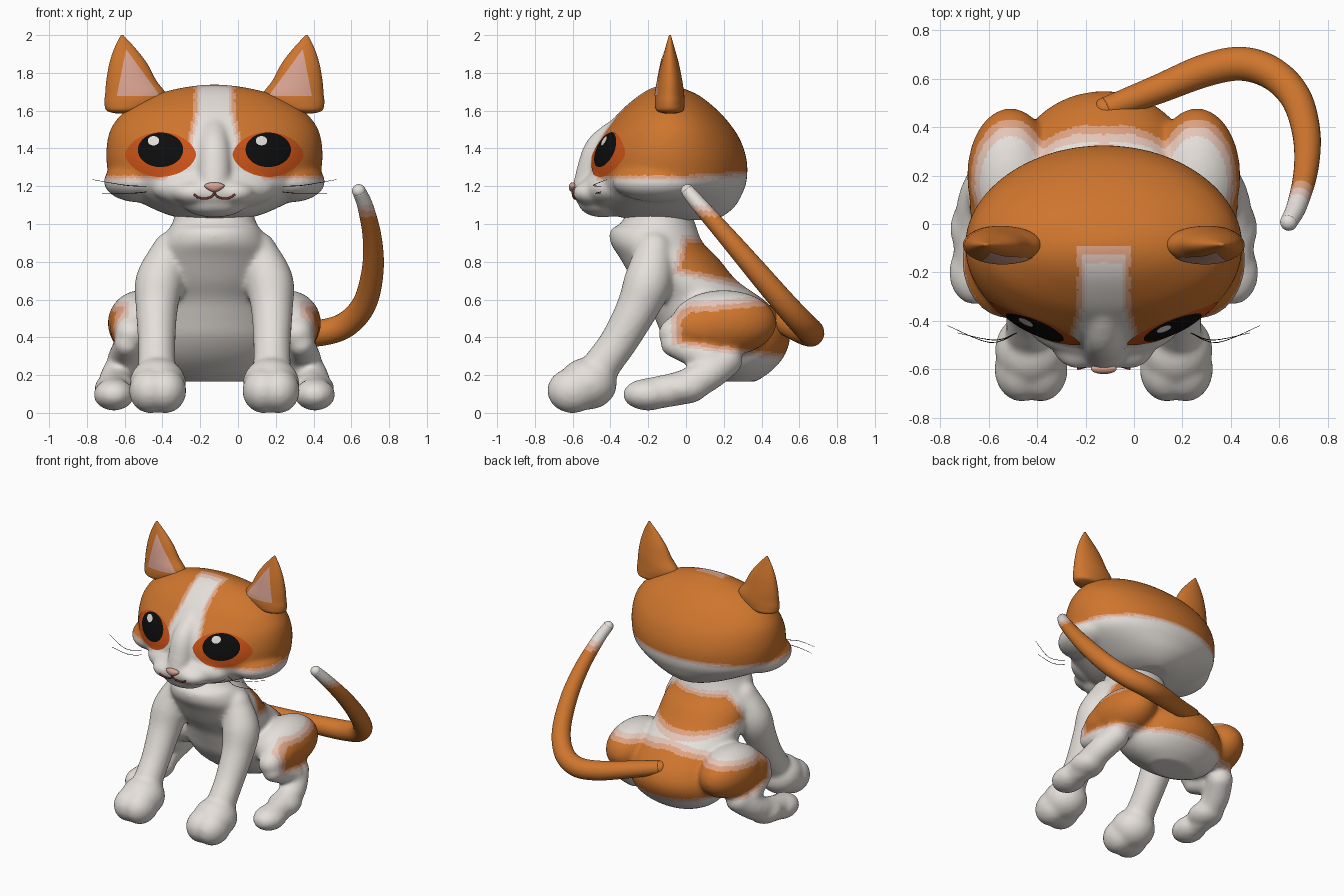
import bpy, bmesh, math
from mathutils import Vector, Matrix
from mathutils.bvhtree import BVHTree

if "Cube" in bpy.data.objects:
    bpy.data.objects.remove(bpy.data.objects["Cube"])

COLOURS = {
    "white_fur": (.78, .74, .70), "blush_fur": (.78, .56, .48), "salmon_fur": (.73, .36, .22),
    "orange_fur": (.62, .18, .027), "inner_ear_pink": (.68, .36, .28), "amber": (.60, .085, .008),
    "black": (.004, .004, .004), "mouth_red": (.25, .05, .04)}
MATS = {}
for key, rgb in COLOURS.items():
    m = MATS[key] = bpy.data.materials.new(key)
    m.use_nodes = True
    m.diffuse_color = (*rgb, 1)
    m.node_tree.nodes["Principled BSDF"].inputs["Base Color"].default_value = (*rgb, 1)
FUR = ["white_fur", "blush_fur", "salmon_fur", "orange_fur"]
PARTS = []


# ---- helpers ----
def spline(keys, n=6):
    """Catmull-Rom through tuples of any length."""
    out, last = [], len(keys) - 1
    for i in range(last):
        p = [keys[max(0, min(last, j))] for j in (i - 1, i, i + 1, i + 2)]
        for k in range(n):
            t = k / n
            out.append(tuple(.5 * (2*b + (c - a)*t + (2*a - 5*b + 4*c - d)*t*t + (3*b - a - 3*c + d)*t**3)
                             for a, b, c, d in zip(*p)))
    return out + [keys[-1]]


def loft(bm, rings):
    rows = [[bm.verts.new(p) for p in ring] for ring in rings]
    n = len(rows[0])
    for a, b in zip(rows, rows[1:]):
        for i in range(n):
            bm.faces.new((a[i], a[(i + 1) % n], b[(i + 1) % n], b[i]))
    bm.faces.new(rows[0][::-1])
    bm.faces.new(rows[-1])


def ball(bm, centre, radii):
    mat = Matrix.Translation(centre) @ Matrix.Diagonal((*radii, 1))
    return bmesh.ops.create_uvsphere(bm, u_segments=32, v_segments=20, radius=1, matrix=mat)["verts"]


def limb(bm, keys, n=6, sides=20):
    """Round tube through (x, y, z, radius) keys with rounded ends."""
    path = spline(keys, n)
    pts = [Vector(p[:3]) for p in path]
    old = (pts[1] - pts[0]).normalized()
    side = old.orthogonal().normalized()
    rings = []
    for i, p in enumerate(pts):
        tan = (pts[min(i + 1, len(pts) - 1)] - pts[max(i - 1, 0)]).normalized()
        side = old.rotation_difference(tan) @ side
        old, up = tan, tan.cross(side)
        rings.append([p + path[i][3] * (side * math.cos(a) + up * math.sin(a))
                      for a in (math.tau * k / sides for k in range(sides))])
    loft(bm, rings)
    if path[0][3] > .01:
        for p in (path[0], path[-1]):
            ball(bm, p[:3], [p[3]] * 3)


def stack(bm, keys, n=5, sides=48):
    """Oval cross-sections from (z, x centre, half width, front y, back y)."""
    loft(bm, [[(cx + hw * math.cos(a), (yf + yb) / 2 + (yb - yf) / 2 * math.sin(a), z)
               for a in (math.tau * k / sides for k in range(sides))]
              for z, cx, hw, yf, yb in spline(keys, n)])


def finish(bm, name, mats):
    bmesh.ops.recalc_face_normals(bm, faces=bm.faces[:])
    me = bpy.data.meshes.new(name)
    bm.to_mesh(me)
    bm.free()
    obj = bpy.data.objects.new(name, me)
    bpy.context.collection.objects.link(obj)
    for key in mats:
        me.materials.append(MATS[key])
    me.shade_smooth()
    PARTS.append(obj)
    return obj


def fuse(obj, voxel, smooth):
    """Merge overlapping volumes into one soft skin."""
    mod = obj.modifiers.new("skin", 'REMESH')
    mod.mode, mod.voxel_size = 'VOXEL', voxel
    mod = obj.modifiers.new("soften", 'SMOOTH')
    mod.factor, mod.iterations = .5, smooth
    dg = bpy.context.evaluated_depsgraph_get()
    me = bpy.data.meshes.new_from_object(obj.evaluated_get(dg))
    obj.modifiers.clear()
    obj.data = me
    me.materials.clear()
    for key in FUR:
        me.materials.append(MATS[key])
    me.shade_smooth()


def paint(obj, field, band):
    """White where the field is negative, then two blend bands, then orange."""
    for p in obj.data.polygons:
        p.material_index = max(0, min(3, math.floor(field(*p.center) / band) + 1))


def surface(obj):
    me = obj.data
    return BVHTree.FromPolygons([v.co for v in me.vertices], [p.vertices[:] for p in me.polygons])


def project(tree, x, z, lift):
    hit = tree.ray_cast(Vector((x, -3, z)), Vector((0, 1, 0)))
    if hit[0] is None:
        hit = tree.find_nearest(Vector((x, -.4, z)))
    nor = hit[1] if hit[1].y < 0 else -hit[1]
    return hit[0] + nor * lift


def decal(name, tree, cx, cz, outline, mat, lift, rings=10):
    """Thin plate laid on a surface, seen from the front."""
    bm = bmesh.new()
    loft(bm, [[project(tree, cx + (x - cx) * f, cz + (z - cz) * f, lift) for x, z in outline]
              for f in (max(.02, k / rings) for k in range(rings + 1))])
    bm.faces.ensure_lookup_table()
    bmesh.ops.delete(bm, geom=[bm.faces[-1]], context='FACES_ONLY')
    obj = finish(bm, name, [mat])
    if sum(p.normal.y * p.area for p in obj.data.polygons) > 0:
        obj.data.flip_normals()


def oval(cx, cz, a, b, power=1.0, n=48):
    out = []
    for k in range(n):
        s = math.sin(math.tau * k / n)
        out.append((cx + a * math.cos(math.tau * k / n), cz + b * math.copysign(abs(s) ** power, s)))
    return out


SIDES = ((1, "left"), (-1, "right"))

# ---- body: torso, front legs, haunches and hind feet ----
bm = bmesh.new()
stack(bm, [(1.08, 0, .2, -.3, .02), (1.0, 0, .225, -.35, .05), (.97, 0, .245, -.4, .06),
           (.9, 0, .28, -.4, .09), (.82, 0, .31, -.35, .17), (.7, 0, .32, -.28, .27),
           (.6, 0, .32, -.21, .41), (.5, 0, .35, -.165, .51), (.4, 0, .37, -.12, .55),
           (.3, 0, .35, -.04, .52), (.22, 0, .28, .06, .45), (.165, 0, .17, .15, .37)])
for s, _ in SIDES:
    limb(bm, [(s*.23, -.17, .86, .1), (s*.29, -.2, .7, .128), (s*.305, -.26, .55, .112),
              (s*.305, -.355, .38, .1), (s*.305, -.44, .26, .1), (s*.3, -.5, .16, .11)])
    ball(bm, (s*.3, -.52, .155), (.15, .155, .138))
    for dx in (-.04, .04):
        ball(bm, (s*.3 + dx, -.6, .118), (.112, .135, .12))
    ball(bm, (s*.385, .2, .475), (.18, .28, .175))
    limb(bm, [(s*.4, .2, .46, .16), (s*.43, .03, .45, .125), (s*.44, -.06, .42, .085)])
    limb(bm, [(s*.46, -.065, .365, .07), (s*.48, .12, .29, .085)])
    limb(bm, [(s*.46, .21, .28, .09), (s*.51, .11, .2, .09), (s*.53, -.02, .135, .09), (s*.535, -.2, .1, .085)])
    ball(bm, (s*.532, -.2, .097), (.108, .135, .085))
    ball(bm, (s*.525, -.02, .13), (.11, .14, .085))
body = finish(bm, "body", FUR)
fuse(body, .014, 13)


def body_field(x, y, z):
    front = y + .08
    top = .59 + .1 * max(0, y - .1) + .04 * max(0, 1 - abs(x) / .3) - z
    flank = min(front, top, (front + top) * .5 - .025, (z - .345 + .13 * y) * 1.6)
    hip = min(flank, max(abs(x) - .45, y - .18))
    saddle = min(z - .72 + .2 * y, .94 - z, y + .07 + .25 * (.75 - z)) * 1.4
    return max(hip, saddle)


paint(body, body_field, .028)

# ---- head with cheeks, muzzle and nose bridge ----
bm = bmesh.new()
stack(bm, [(1.02, 0, .13, -.26, .15), (1.05, 0, .25, -.4, .21), (1.1, 0, .365, -.46, .265),
           (1.165, 0, .49, -.49, .3), (1.22, 0, .55, -.505, .32), (1.3, 0, .568, -.51, .325),
           (1.37, 0, .573, -.495, .315), (1.45, 0, .565, -.46, .285), (1.52, 0, .54, -.41, .24),
           (1.6, 0, .47, -.345, .17), (1.68, 0, .325, -.25, .07), (1.72, 0, .18, -.18, -.02),
           (1.738, 0, .05, -.12, -.07)], sides=72)
ball(bm, (0, -.39, 1.19), (.33, .17, .12))
ball(bm, (0, -.45, 1.17), (.2, .15, .1))
ball(bm, (0, -.44, 1.11), (.17, .13, .075))
limb(bm, [(0, -.33, 1.5, .08), (0, -.45, 1.4, .085), (0, -.49, 1.28, .09), (0, -.52, 1.2, .08)])
for s, _ in SIDES:
    ball(bm, (s*.1, -.48, 1.165), (.12, .12, .07))
    ball(bm, (s*.4, -.15, 1.225), (.186, .24, .11))
head = finish(bm, "head", FUR)
fuse(head, .012, 16)


def head_field(x, y, z):
    blaze = abs(x) - .078 - .22 * max(0, 1.6 - z) - .6 * max(0, 1.4 - z) * (y < 0)
    return min(z - 1.228 - .07 * max(0, y), max(blaze, (y + .16) * .45))


paint(head, head_field, .015)
face = surface(head)

# ---- eyes, ears and whiskers ----
for s, side in SIDES:
    ex = s * .283
    decal(side + "_eye_rim", face, ex, 1.367, oval(ex, 1.367, .188, .118, 1.25), "amber", .003)
    decal(side + "_pupil", face, ex, 1.391, oval(ex, 1.391, .119, .09), "black", .006)
    decal(side + "_eye_glint", face, ex - .036, 1.437, oval(ex - .036, 1.437, .03, .024), "white_fur", .009, 3)

    bm = bmesh.new()
    stack(bm, [(1.585, s*.47, .05, -.11, -.06), (1.6, s*.46, .11, -.155, -.015),
               (1.64, s*.43, .152, -.165, -.008), (1.69, s*.418, .16, -.162, -.01),
               (1.76, s*.44, .132, -.15, -.02), (1.85, s*.456, .1, -.132, -.038),
               (1.93, s*.474, .056, -.11, -.06), (2.0, s*.489, .006, -.09, -.08)])
    ear = finish(bm, side + "_ear", ["orange_fur"])
    tri = [(s*.468, 1.925), (s*.515, 1.678), (s*.29, 1.678)]
    edge = [(a[0] + (b[0] - a[0]) * k / 12, a[1] + (b[1] - a[1]) * k / 12)
            for a, b in zip(tri, tri[1:] + tri[:1]) for k in range(12)]
    decal(side + "_inner_ear", surface(ear), s*.43, 1.76, edge, "inner_ear_pink", .004)

    bm = bmesh.new()
    limb(bm, [(s*.36, -.45, 1.2, .0018), (s*.47, -.49, 1.205, .0018), (s*.645, -.42, 1.235, .001)], 5, 6)
    limb(bm, [(s*.36, -.45, 1.17, .0018), (s*.45, -.48, 1.162, .0018), (s*.605, -.45, 1.164, .001)], 5, 6)
    finish(bm, side + "_whiskers", ["black"])

# ---- nose, tapered downwards ----
bm = bmesh.new()
tip = project(face, 0, 1.2, 0)
for v in ball(bm, (0, tip.y, 1.195), (.058, .022, .026)):
    v.co.x *= .65 + (v.co.z - 1.18) * 14 if v.co.z < 1.205 else 1
finish(bm, "nose", ["inner_ear_pink"])

# ---- mouth ----
bm = bmesh.new()
for s, _ in SIDES:
    curve = spline([(0, 1.17), (s*.012, 1.148), (s*.05, 1.136), (s*.085, 1.142), (s*.108, 1.158)], 5)
    limb(bm, [(*project(face, x, z, .004), .0055) for x, z in curve], 1, 8)
finish(bm, "mouth", ["mouth_red"])

# ---- tail ----
bm = bmesh.new()
limb(bm, [(.01, .475, .495, .05), (.22, .555, .455, .06), (.42, .635, .425, .068), (.57, .662, .425, .07),
          (.7, .62, .47, .068), (.795, .52, .58, .064), (.838, .37, .755, .058), (.835, .22, .93, .05),
          (.8, .08, 1.09, .042), (.765, .008, 1.175, .036)], 10, 28)
tail = finish(bm, "tail", FUR)
paint(tail, lambda x, y, z: 1.1 - z, .03)

# ---- place on the centre line of the whole figure ----
for obj in PARTS:
    obj.data.transform(Matrix.Translation((-.125, 0, 0)))
